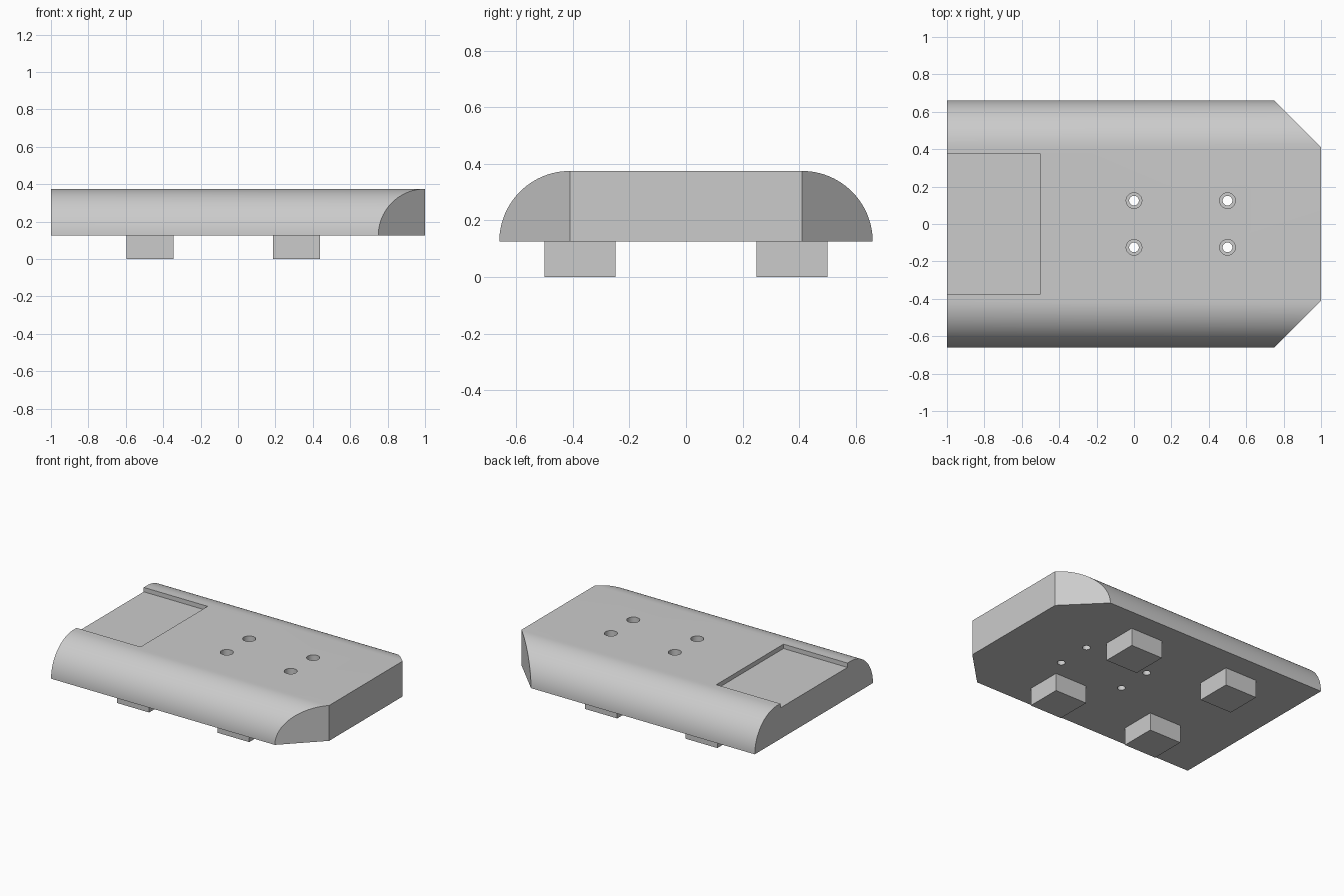
import bpy, bmesh, math
from mathutils import Matrix, Vector

default = bpy.data.objects.get("Cube")
if default:
    bpy.data.objects.remove(default, do_unlink=True)

grey = bpy.data.materials.new("light grey")
grey.use_nodes = True
grey.diffuse_color = (0.6, 0.6, 0.6, 1)
grey.node_tree.nodes["Principled BSDF"].inputs["Base Color"].default_value = grey.diffuse_color

LENGTH, HALF_WIDTH, BASE, TOP = 2.0, 0.66, 0.125, 0.375
RADIUS = TOP - BASE


def make_object(name, bm):
    bmesh.ops.recalc_face_normals(bm, faces=bm.faces)
    mesh = bpy.data.meshes.new(name)
    bm.to_mesh(mesh)
    bm.free()
    mesh.materials.append(grey)
    obj = bpy.data.objects.new(name, mesh)
    bpy.context.collection.objects.link(obj)
    return obj


def box(name, low, high):
    low, high = Vector(low), Vector(high)
    bm = bmesh.new()
    bmesh.ops.create_cube(bm, size=1, matrix=Matrix.Translation((low + high) / 2)
                          @ Matrix.Diagonal((*(high - low), 1)))
    return make_object(name, bm)


def cylinder(name, x, y, radius, low, high):
    bm = bmesh.new()
    bmesh.ops.create_cone(bm, cap_ends=True, segments=32, radius1=radius, radius2=radius,
                          depth=high - low,
                          matrix=Matrix.Translation((x, y, (low + high) / 2)))
    return make_object(name, bm)


def cut(target, cutter):
    cutter.hide_render = True
    mod = target.modifiers.new("cut", "BOOLEAN")
    mod.operation = "DIFFERENCE"
    mod.solver = "EXACT"
    mod.object = cutter
    bpy.context.view_layer.objects.active = target
    bpy.ops.object.modifier_apply(modifier=mod.name)
    bpy.data.objects.remove(cutter, do_unlink=True)


# Body: rounded-shoulder profile swept along the length
flat = HALF_WIDTH - RADIUS
steps = 24
arc = [(flat + RADIUS * math.cos(a), BASE + RADIUS * math.sin(a))
       for a in (math.pi / 2 * i / steps for i in range(steps + 1))]
profile = arc + [(-y, z) for y, z in reversed(arc)]
bm = bmesh.new()
face = bm.faces.new([bm.verts.new((-LENGTH / 2, y, z)) for y, z in profile])
swept = bmesh.ops.extrude_face_region(bm, geom=[face], use_keep_orig=True)
bmesh.ops.translate(bm, vec=(LENGTH, 0, 0),
                    verts=[v for v in swept["geom"] if isinstance(v, bmesh.types.BMVert)])

# Slanted corners at one end
for side in (1, -1):
    bmesh.ops.bisect_plane(bm, geom=bm.verts[:] + bm.edges[:] + bm.faces[:], dist=1e-5,
                           plane_co=(1, side * flat, 0), plane_no=(1, side, 0),
                           clear_outer=True)
    bmesh.ops.holes_fill(bm, edges=[e for e in bm.edges if e.is_boundary], sides=0)
body = make_object("body", bm)

# Shallow tray open at the other end
cut(body, box("tray_cutter", (-1.1, -0.375, TOP - 0.031), (-0.5, 0.375, 0.5)))

# Stepped screw holes
for x in (0, 0.5):
    for y in (-0.125, 0.125):
        cut(body, cylinder("hole_cutter", x, y, 0.026, 0, 0.5))
        cut(body, cylinder("counterbore_cutter", x, y, 0.042, TOP - 0.06, 0.5))

# Smooth shoulders, sharp elsewhere
bpy.ops.object.select_all(action="DESELECT")
body.select_set(True)
bpy.context.view_layer.objects.active = body
bpy.ops.object.shade_smooth_by_angle(angle=math.radians(30))

# Four square feet
for end, x in (("right", -0.595), ("left", 0.188)):
    for row, y in (("front", -0.5), ("back", 0.25)):
        box(f"{row}_{end}_foot", (x, y, 0), (x + 0.25, y + 0.25, BASE))
